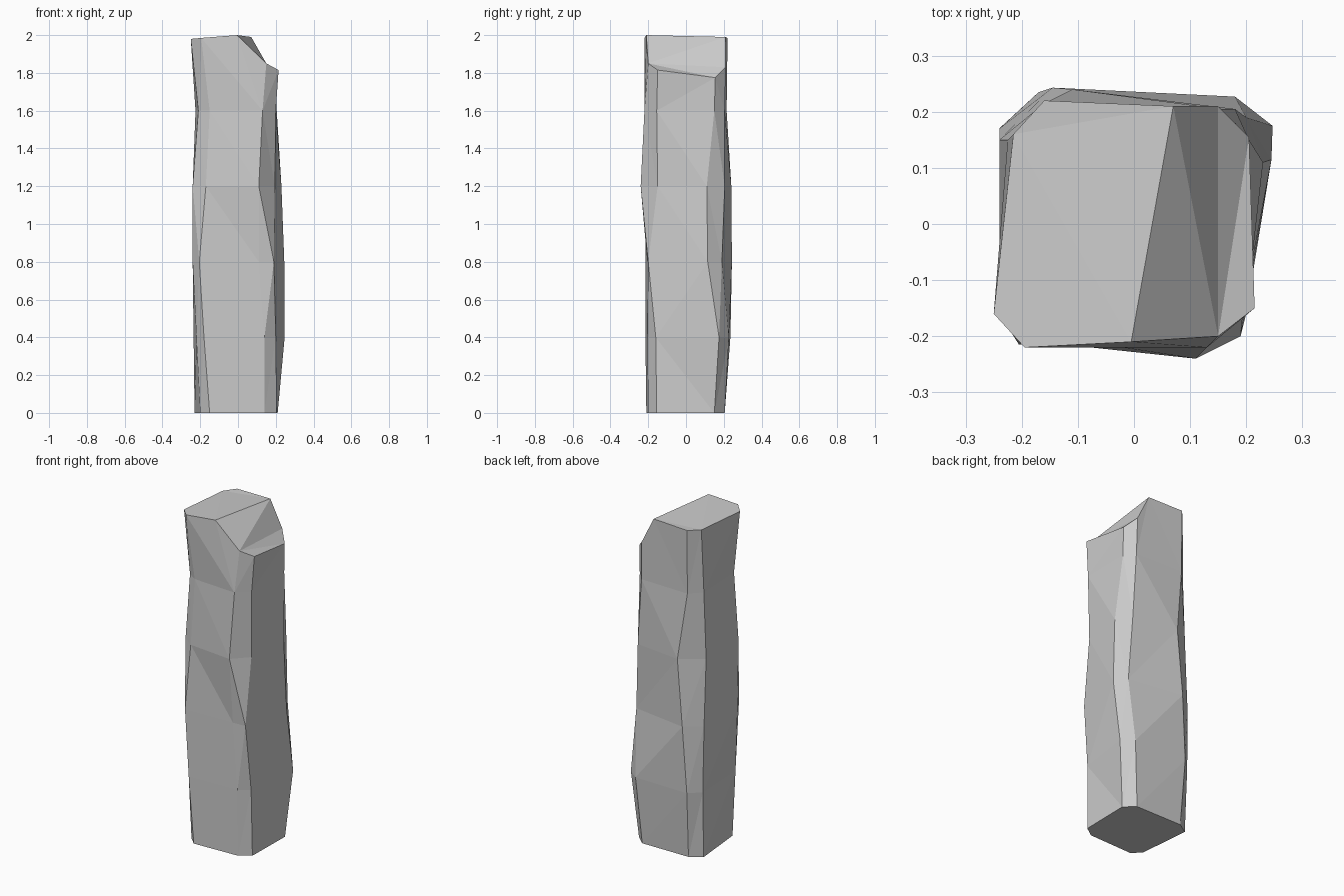
import bpy
import bmesh

cube = bpy.data.objects.get("Cube")
if cube:
    bpy.data.objects.remove(cube, do_unlink=True)

# Plain stone material
stone = bpy.data.materials.new("pale grey stone")
stone.use_nodes = True
grey = (0.6, 0.6, 0.6, 1)
stone.diffuse_color = grey
stone.node_tree.nodes["Principled BSDF"].inputs["Base Color"].default_value = grey

# Eight chamfer edges running up the pillar, anticlockwise from the front
# corner on the -x side: x and y in hundredths at each evenly spaced course,
# the last entry being the rim, followed by the rim height
right_front_outer = ([-20, -22, -24, -24, -21, -25], [-16, -16, -15, -16, -16, -16], 1.98)
right_front_inner = ([-15, -18, -20.5, -17, -15, -19.5], [-21, -21.5, -21.5, -21, -20, -22], 1.985)
left_front_inner = ([14, 14, 11, 11, 13, 15], [-20, -20.5, -20.5, -24, -22, -20], 1.85)
left_front_outer = ([20.5, 20, 19, 19.5, 20, 21.5], [-15.5, -16, -20, -15, -15.5, -15], 1.815)
left_back_outer = ([21, 24.7, 24.5, 23, 20.5, 20.5], [15, 17.5, 11.5, 11, 15, 15.5], 1.775)
left_back_inner = ([15, 18, 20, 18, 15.5, 15], [20.5, 22.7, 19, 20.5, 20.5, 21], 1.83)
right_back_inner = ([-16, -17, -14.5, -11, -16, -16], [20.5, 23.5, 24.3, 24, 21.5, 22], 1.985)
right_back_outer = ([-23, -23.5, -24, -24, -22.5, -21.5], [16, 17.5, 17, 15, 15, 16], 1.98)
edges = [right_front_outer, right_front_inner, left_front_inner, left_front_outer,
         left_back_outer, left_back_inner, right_back_inner, right_back_outer]

course_height = 0.4
bm = bmesh.new()


def chamfer_column(edge):
    """Make the vertices of one chamfer edge from the base to the rim."""
    xs, ys, rim = edge
    last = len(xs) - 1
    return [bm.verts.new((x / 100, y / 100, rim if i == last else i * course_height))
            for i, (x, y) in enumerate(zip(xs, ys))]


columns = [chamfer_column(edge) for edge in edges]

# Crest where the level top meets the broken slope
crest_front = bm.verts.new((-0.005, -0.21, 2))
crest_back = bm.verts.new((0.07, 0.21, 1.99))
crest_on_side = {1: crest_front, 5: crest_back}

# Side walls, course by course
for side, column in enumerate(columns):
    following = columns[(side + 1) % len(columns)]
    for low in range(len(column) - 1):
        corners = [column[low], following[low], following[low + 1]]
        if low == len(column) - 2 and side in crest_on_side:
            corners.append(crest_on_side[side])
        bm.faces.new(corners + [column[low + 1]])

# Base and level top
bm.faces.new([column[0] for column in reversed(columns)])
a, b, c, d, e, f, g, h = [column[-1] for column in columns]
bm.faces.new((a, b, crest_front, crest_back, g, h))

# Broken slope at the +x side of the top
for facet in ((crest_front, c, crest_back), (c, f, crest_back), (c, e, f), (c, d, e)):
    bm.faces.new(facet)

# Split the uneven faces into flat facets
bmesh.ops.triangulate(bm, faces=bm.faces[:], quad_method="SHORT_EDGE")
bmesh.ops.recalc_face_normals(bm, faces=bm.faces[:])

mesh = bpy.data.meshes.new("stone_pillar")
bm.to_mesh(mesh)
bm.free()
mesh.materials.append(stone)
pillar = bpy.data.objects.new("stone_pillar", mesh)
bpy.context.collection.objects.link(pillar)
